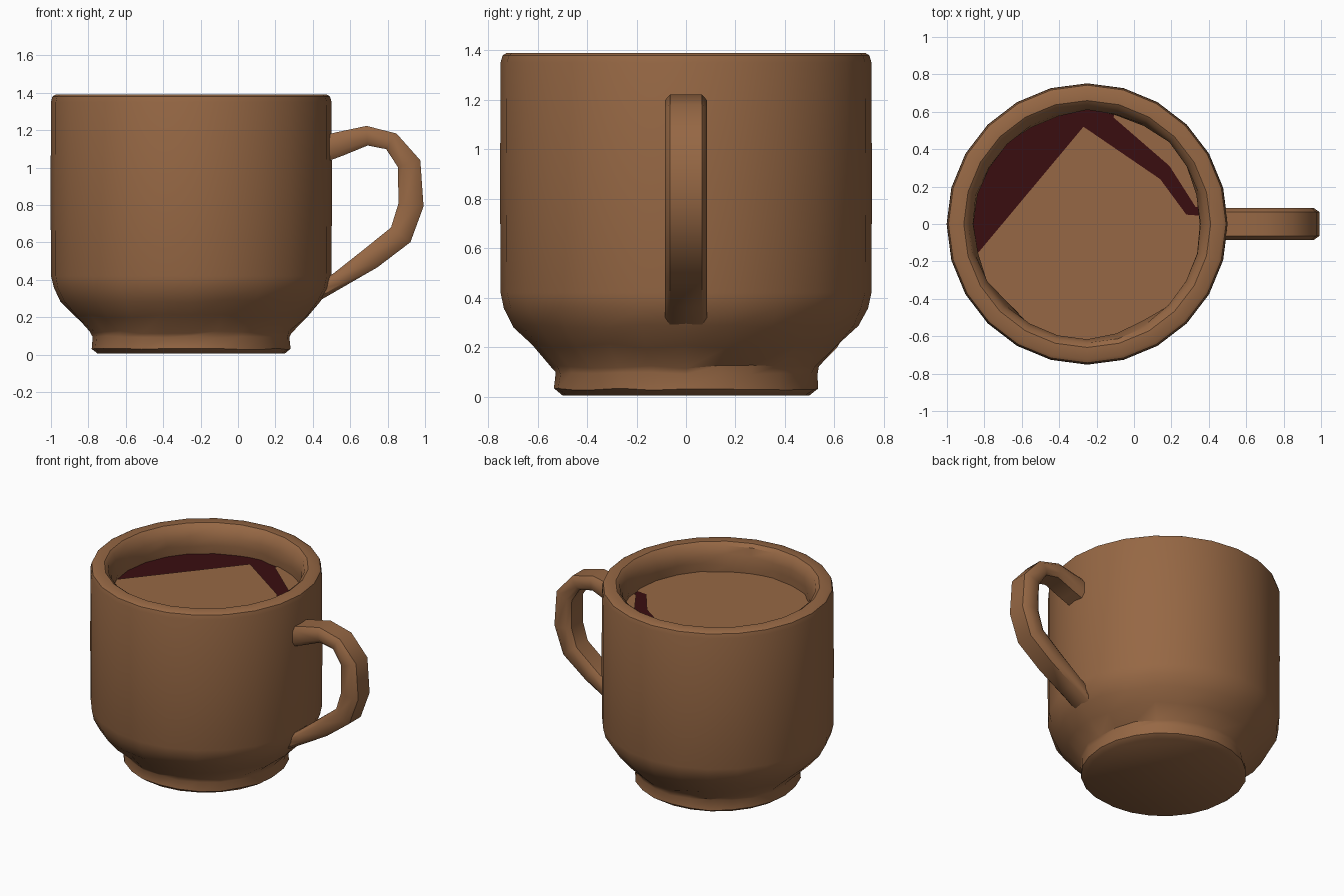
import bpy, bmesh, math, random
from mathutils import Vector

if "Cube" in bpy.data.objects:
    bpy.data.objects.remove(bpy.data.objects["Cube"])

random.seed(4)
CX = -0.25      # mug axis
N = 24          # sides around the mug


def material(name, rgb):
    m = bpy.data.materials.new(name)
    m.diffuse_color = (*rgb, 1)
    m.use_nodes = True
    m.node_tree.nodes["Principled BSDF"].inputs["Base Color"].default_value = m.diffuse_color
    return m


clay = material("brown clay", (0.305, 0.137, 0.058))
drink = material("dark red drink", (0.042, 0.004, 0.005))


def finish(name, bm, mat, angle=None):
    bmesh.ops.recalc_face_normals(bm, faces=bm.faces)
    me = bpy.data.meshes.new(name)
    bm.to_mesh(me)
    bm.free()
    ob = bpy.data.objects.new(name, me)
    me.materials.append(mat)
    bpy.context.collection.objects.link(ob)
    if angle:
        bpy.ops.object.select_all(action='DESELECT')
        ob.select_set(True)
        bpy.context.view_layer.objects.active = ob
        bpy.ops.object.shade_smooth_by_angle(angle=math.radians(angle))
    return ob


def bridge(bm, rings):
    for a, b in zip(rings, rings[1:]):
        n = len(a)
        for i in range(n):
            bm.faces.new((a[i], a[(i + 1) % n], b[(i + 1) % n], b[i]))


# Mug body: foot, bowl, rim and inner wall as (radius, height, roughness)
profile = [(0.50, 0.005, 0), (0.535, 0.03, 0.004), (0.53, 0.095, 0.006),
           (0.535, 0.12, 0.008), (0.625, 0.205, 0.01), (0.695, 0.285, 0.008),
           (0.735, 0.355, 0.004), (0.75, 0.42, 0), (0.752, 0.85, 0),
           (0.75, 1.35, 0), (0.742, 1.38, 0), (0.725, 1.39, 0),
           (0.66, 1.39, 0), (0.635, 1.37, 0), (0.615, 1.31, 0.012),
           (0.61, 1.25, 0.014), (0.62, 1.15, 0)]
bm = bmesh.new()
rings = []
for r, z, rough in profile:
    ring = []
    for i in range(N):
        a = math.tau * i / N
        q = r + random.uniform(-rough, rough)
        ring.append(bm.verts.new((CX + q * math.cos(a), q * math.sin(a),
                                  z + random.uniform(-rough, rough))))
    rings.append(ring)
bridge(bm, rings)
bm.faces.new(rings[0])
bm.faces.new(rings[-1])
finish("mug_body", bm, clay, 38)


# Flat sheets filling the mug near the top
def sheet(name, pts, z, mat):
    bm = bmesh.new()
    f = bm.faces.new([bm.verts.new((CX + x, y, z)) for x, y in pts])
    if f.normal.z < 0:
        f.normal_flip()
    bm.normal_update()
    if f.normal.z < 0:
        f.normal_flip()
    me = bpy.data.meshes.new(name)
    bm.to_mesh(me)
    bm.free()
    me.materials.append(mat)
    bpy.context.collection.objects.link(bpy.data.objects.new(name, me))


def arc(start, end, r=0.622, n=16):
    out = []
    for i in range(n + 1):
        a = math.radians(start + (end - start) * i / n)
        out.append((r * math.cos(a), r * math.sin(a)))
    return out


sheet("drink_surface", arc(0, 345, n=23), 1.19, drink)
sheet("clay_fill_front", arc(196, 364) + [(0.53, 0.05), (0.39, 0.24), (-0.02, 0.52)],
      1.196, clay)
sheet("clay_fill_back", arc(9, 76, n=8) + [(0.14, 0.57), (0.44, 0.31), (0.58, 0.09)],
      1.196, clay)

# Handle: rounded rectangular section swept along (x, z, thickness)
path = [(0.43, 1.09, 0.14), (0.54, 1.125, 0.13), (0.69, 1.17, 0.105),
        (0.82, 1.14, 0.10), (0.915, 1.02, 0.125), (0.925, 0.80, 0.135),
        (0.87, 0.64, 0.13), (0.71, 0.515, 0.12), (0.54, 0.40, 0.09),
        (0.42, 0.325, 0.08)]
section = [(1, 0.55), (0.75, 1), (-0.75, 1), (-1, 0.55),
           (-1, -0.55), (-0.75, -1), (0.75, -1), (1, -0.55)]
bm = bmesh.new()
rings = []
for i, (x, z, t) in enumerate(path):
    p, q = path[max(i - 1, 0)], path[min(i + 1, len(path) - 1)]
    d = Vector((q[0] - p[0], 0, q[1] - p[1])).normalized()
    out = Vector((-d.z, 0, d.x))
    rings.append([bm.verts.new(Vector((x, 0.085 * u, z)) + out * (v * t / 2))
                  for u, v in section])
bridge(bm, rings)
bm.faces.new(rings[0])
bm.faces.new(rings[-1])
finish("handle", bm, clay, 45)
